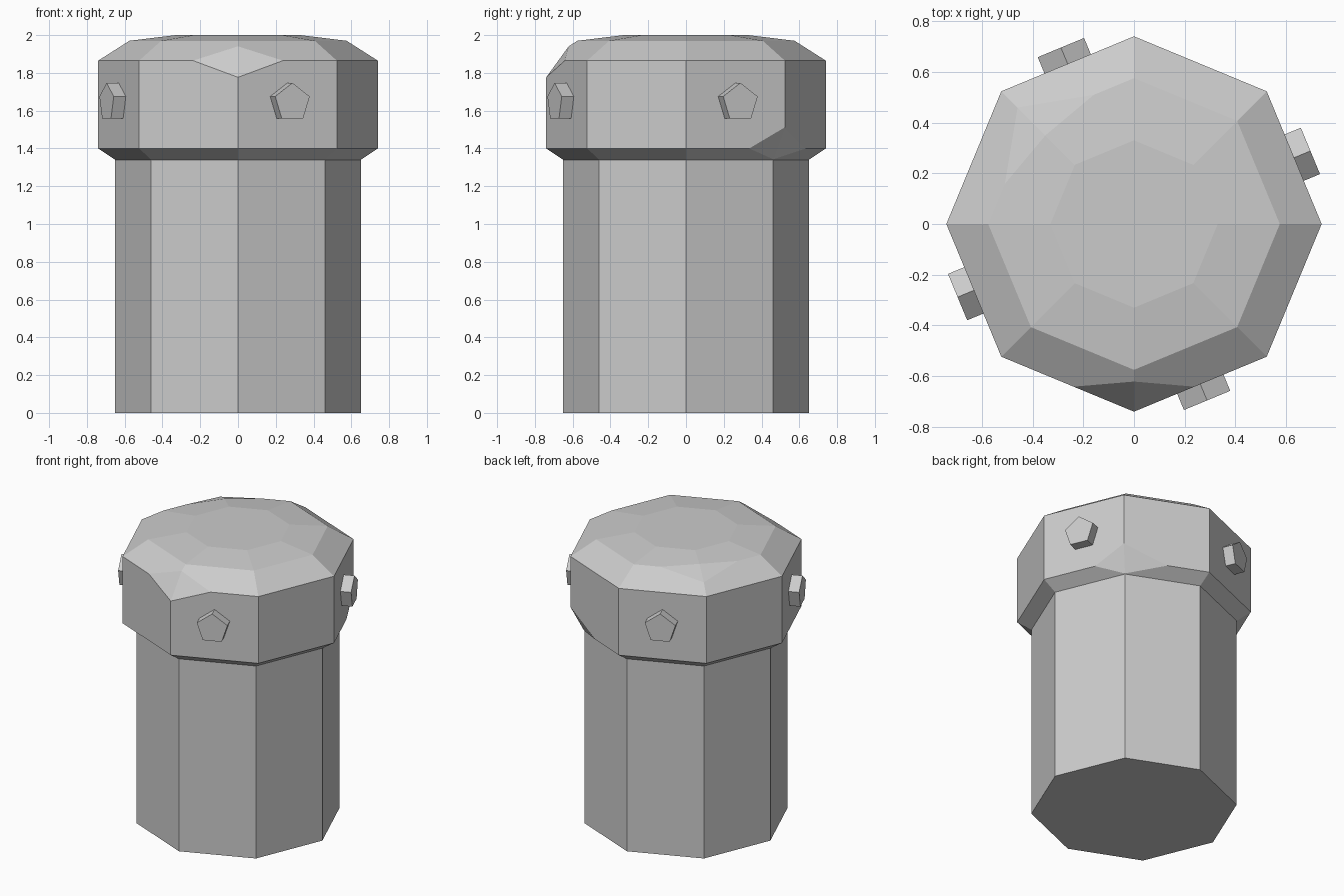
import bpy, bmesh
from math import sin, cos, pi, radians
from mathutils import Vector, Matrix

cube = bpy.data.objects.get("Cube")
if cube:
    bpy.data.objects.remove(cube, do_unlink=True)

grey = bpy.data.materials.new("stone grey")
grey.use_nodes = True
grey.diffuse_color = (0.6, 0.6, 0.6, 1)
grey.node_tree.nodes["Principled BSDF"].inputs["Base Color"].default_value = (0.6, 0.6, 0.6, 1)


def finish(bm, name):
    bmesh.ops.recalc_face_normals(bm, faces=bm.faces[:])
    mesh = bpy.data.meshes.new(name)
    bm.to_mesh(mesh)
    bm.free()
    mesh.materials.append(grey)
    obj = bpy.data.objects.new(name, mesh)
    bpy.context.collection.objects.link(obj)
    return obj


def stack(profile, sides=8):
    """Closed faceted solid from (radius, height) rings."""
    bm = bmesh.new()
    rings = [[bm.verts.new((r * cos(2 * pi * i / sides), r * sin(2 * pi * i / sides), z))
              for i in range(sides)] for r, z in profile]
    for low, high in zip(rings, rings[1:]):
        for i in range(sides):
            j = (i + 1) % sides
            bm.faces.new((low[i], low[j], high[j], high[i]))
    bm.faces.new(rings[0][::-1])
    bm.faces.new(rings[-1])
    return bm, rings


def chip(bm, corner, up, down, clockwise, counter):
    """Knock off a corner, cutting each of its edges at a given fraction."""
    cuts = {}
    for edge in list(corner.link_edges):
        step = edge.other_vert(corner).co - corner.co
        if abs(step.z) > 0.005:
            key, fac = ("up", up) if step.z > 0 else ("down", down)
        else:
            turn = corner.co.x * step.y - corner.co.y * step.x
            key, fac = ("ccw", counter) if turn > 0 else ("cw", clockwise)
        cuts[key] = bmesh.utils.edge_split(edge, corner, fac)[1]
    points = set(cuts.values())
    for face in list(corner.link_faces):
        a, b = [v for v in face.verts if v in points]
        bmesh.utils.face_split(face, a, b)
    bmesh.ops.dissolve_verts(bm, verts=[corner])
    for face in cuts["up"].link_faces:
        if cuts["down"] in face.verts:
            bmesh.utils.face_split(face, cuts["up"], cuts["down"])
            break


# Octagonal post with a wider, domed head
bm, rings = stack([(0.65, 0), (0.65, 1.34), (0.74, 1.4), (0.74, 1.865),
                   (0.575, 1.97), (0.33, 2.0)])
# Chipped corners: front rim, back lower rim, back upper dome
chip(bm, rings[3][6], 0.72, 0.19, 0.455, 0.455)
chip(bm, rings[2][1], 0.24, 0.96, 0.36, 0.51)
chip(bm, rings[4][3], 0.33, 0.45, 0.61, 0.61)
finish(bm, "post")

# Pentagonal studs on every other face of the head
for n in range(4):
    angle = radians(22.5 + 90 * n)
    out = Vector((cos(angle), sin(angle), 0))
    side = Vector((-sin(angle), cos(angle), 0))
    stud, _ = stack([(0.104, 0.66), (0.104, 0.753)], 5)
    # First pentagon point faces up, axis points outward
    turn = Matrix((Vector((0, 0, 1)), side, out)).transposed().to_4x4()
    bmesh.ops.transform(stud, verts=stud.verts[:],
                        matrix=Matrix.Translation((0, 0, 1.643)) @ turn)
    finish(stud, f"stud_{n + 1}")
